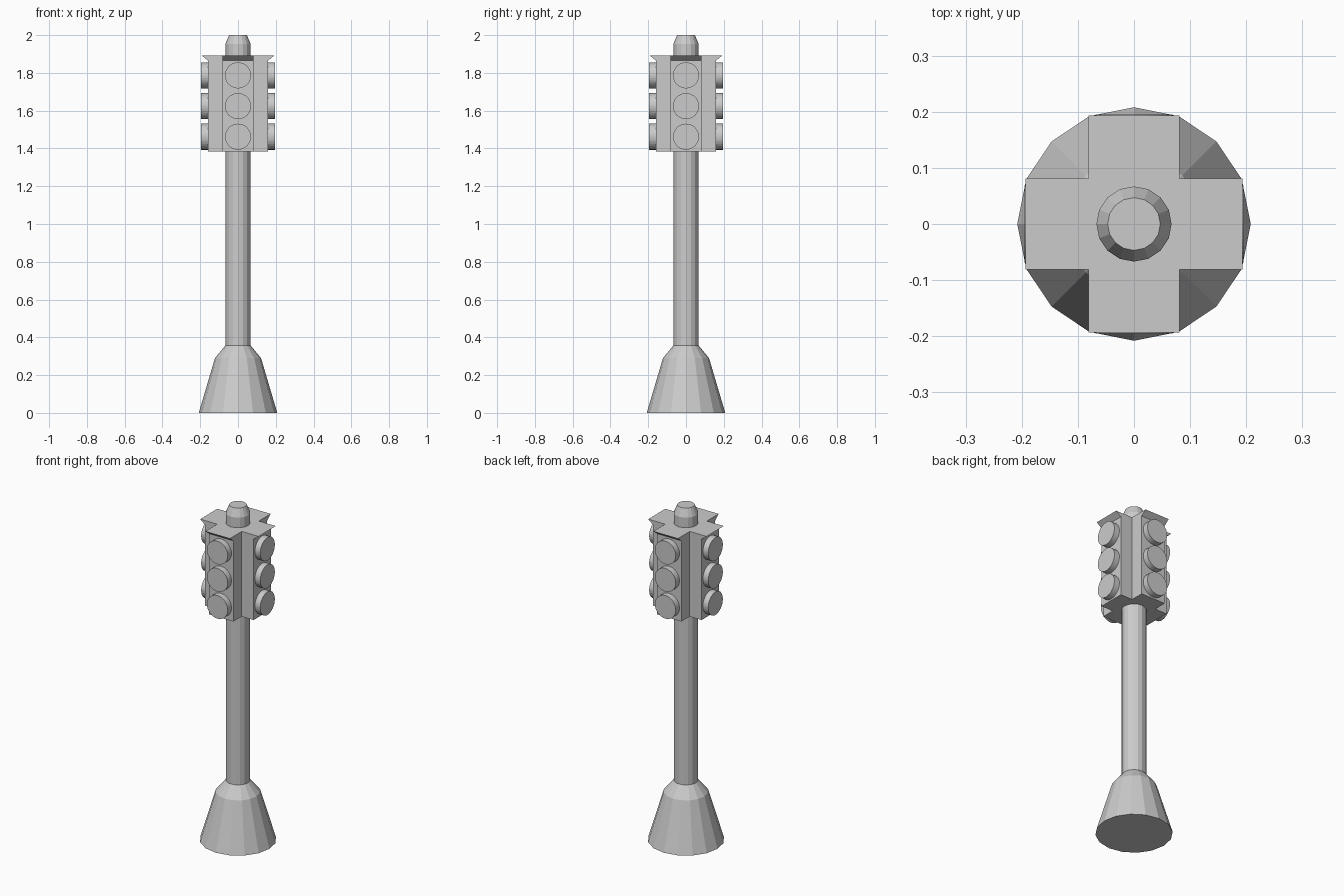
import bpy
import bmesh
from math import sin, cos, pi
from mathutils import Matrix, Vector

cube = bpy.data.objects.get("Cube")
if cube:
    bpy.data.objects.remove(cube, do_unlink=True)


def loft(name, rings):
    """Skin a stack of matching outlines and close both ends."""
    bm = bmesh.new()
    loops = [[bm.verts.new(p) for p in ring] for ring in rings]
    for low, high in zip(loops, loops[1:]):
        for i in range(len(low)):
            j = (i + 1) % len(low)
            bm.faces.new((low[i], low[j], high[j], high[i]))
    bm.faces.new(loops[0][::-1])
    bm.faces.new(loops[-1])
    bmesh.ops.recalc_face_normals(bm, faces=bm.faces)
    mesh = bpy.data.meshes.new(name)
    bm.to_mesh(mesh)
    bm.free()
    obj = bpy.data.objects.new(name, mesh)
    bpy.context.collection.objects.link(obj)
    return obj


def circle(radius, z, sides=16):
    return [(radius * cos(2 * pi * i / sides), radius * sin(2 * pi * i / sides), z)
            for i in range(sides)]


def turned(name, profile):
    return loft(name, [circle(r, z) for r, z in profile])


def cross(reach, z, half=0.081):
    """Plus-shaped outline: one arm's three corners repeated four times."""
    arm = [Vector((reach, -half, z)), Vector((reach, half, z)), Vector((half, half, z))]
    return [Matrix.Rotation(k * pi / 2, 3, 'Z') @ p for k in range(4) for p in arm]


# Flared foot, post and top cap
turned("base", [(0.208, 0), (0.122, 0.29), (0.067, 0.357)])
turned("pole", [(0.067, 0.357), (0.067, 1.385)])
turned("cap", [(0.067, 1.892), (0.067, 1.953), (0.047, 2.0)])

# Four-way signal housing with eaves flaring out at the arm ends
loft("signal_housing", [cross(0.16, 1.384), cross(0.16, 1.866), cross(0.193, 1.892)])

# Three round lamps on each side
for k, side in enumerate(("front", "left", "back", "right")):
    for level, z in (("top", 1.787), ("middle", 1.624), ("bottom", 1.462)):
        lamp = loft(f"{side}_{level}_lamp", [circle(0.069, 0.16, 32), circle(0.069, 0.195, 32)])
        lamp.data.transform(Matrix.Translation((0, 0, z))
                            @ Matrix.Rotation(k * pi / 2, 4, 'Z')
                            @ Matrix.Rotation(pi / 2, 4, 'X'))
